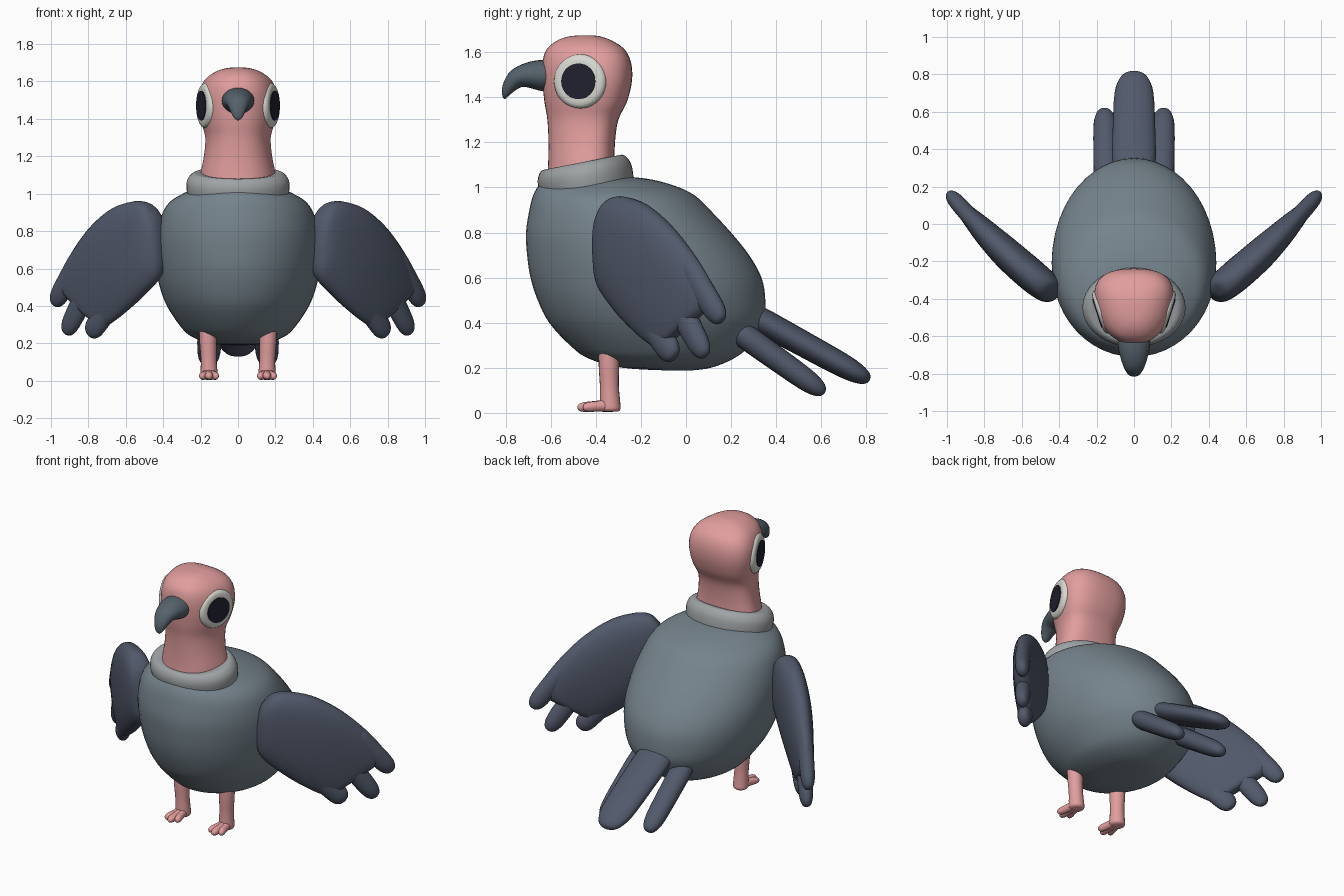
import bpy, bmesh, math
from mathutils import Vector as V

cube = bpy.data.objects.get("Cube")
if cube:
    bpy.data.objects.remove(cube, do_unlink=True)


def material(name, r, g, b):
    m = bpy.data.materials.new(name)
    m.use_nodes = True
    m.diffuse_color = (r, g, b, 1)
    bsdf = m.node_tree.nodes["Principled BSDF"]
    bsdf.inputs["Base Color"].default_value = (r, g, b, 1)
    bsdf.inputs["Roughness"].default_value = 0.8
    return m


body_grey = material("body grey", 0.18, 0.23, 0.265)
wing_slate = material("wing slate", 0.083, 0.1, 0.145)
beak_slate = material("beak slate", 0.09, 0.12, 0.147)
skin_pink = material("skin pink", 0.76, 0.34, 0.34)
collar_grey = material("collar grey", 0.35, 0.37, 0.38)
eye_white = material("eye white", 0.7, 0.7, 0.65)
pupil_dark = material("pupil dark", 0.015, 0.015, 0.03)


def spline(a, b, c, d, t):
    return b + (c - a) * (t / 2) + (2 * a - 5 * b + 4 * c - d) * (t * t / 2) \
        + (3 * b - a - 3 * c + d) * (t ** 3 / 2)


def loft(name, rings, mat, sides=32, steps=4, power=1.0, taper=0.0):
    """Skin through rings of (centre, side radius vector, depth radius vector)."""
    rings = [tuple(V(p) for p in r) for r in rings]
    path = []
    last = len(rings) - 1
    for i in range(last):
        quad = [rings[max(0, min(last, i + k))] for k in (-1, 0, 1, 2)]
        path += [[spline(*(q[j] for q in quad), s / steps) for j in range(3)]
                 for s in range(steps)]
    path.append(rings[-1])
    bm = bmesh.new()
    loops = []
    for c, u, v in path:
        loop = []
        for k in range(sides):
            a = math.tau * k / sides
            x, y = (math.copysign(abs(f) ** power, f) for f in (math.cos(a), math.sin(a)))
            loop.append(bm.verts.new(c + u * (x * (1 + taper * y)) + v * y))
        loops.append(loop)
    for p, q in zip(loops, loops[1:]):
        for k in range(sides):
            n = (k + 1) % sides
            bm.faces.new((p[k], p[n], q[n], q[k]))
    bm.faces.new(loops[0])
    bm.faces.new(loops[-1])
    bmesh.ops.recalc_face_normals(bm, faces=bm.faces)
    mesh = bpy.data.meshes.new(name)
    bm.to_mesh(mesh)
    bm.free()
    mesh.materials.append(mat)
    obj = bpy.data.objects.new(name, mesh)
    bpy.context.collection.objects.link(obj)
    bpy.ops.object.select_all(action="DESELECT")
    obj.select_set(True)
    bpy.context.view_layer.objects.active = obj
    bpy.ops.object.shade_smooth_by_angle(angle=math.radians(50))
    return obj


def level_rings(rows):
    """Horizontal rings from rows of (height, front y, back y, half width)."""
    return [((0, (f + b) / 2, z), (w, 0, 0), (0, (b - f) / 2, 0)) for z, f, b, w in rows]


def feather(name, start, end, width, depth, mat, base=1.0):
    """Rounded finger from start to end."""
    start, end, width, depth = V(start), V(end), V(width), V(depth)
    shape = ((0, 0.05), (0.02, 0.5 * base), (0.1, base), (0.5, 1), (0.8, 0.92),
             (0.93, 0.7), (0.985, 0.4), (1, 0.04))
    loft(name, [(start.lerp(end, t), width * s, depth * s) for t, s in shape], mat, 20, 3)


# Body
loft("body", level_rings([
    (0.188, -0.08, 0.02, 0.02), (0.2, -0.28, 0.11, 0.15), (0.24, -0.43, 0.21, 0.255),
    (0.3, -0.515, 0.285, 0.315), (0.4, -0.607, 0.345, 0.38), (0.5, -0.658, 0.352, 0.418),
    (0.6, -0.69, 0.335, 0.435), (0.7, -0.705, 0.28, 0.44), (0.8, -0.71, 0.2, 0.43),
    (0.9, -0.695, 0.107, 0.402), (0.96, -0.68, 0.045, 0.36), (1.0, -0.66, -0.03, 0.295),
    (1.035, -0.63, -0.15, 0.22), (1.05, -0.58, -0.28, 0.14)]), body_grey, 48)

# Neck and head in one skin
loft("head", level_rings([
    (1.02, -0.62, -0.3, 0.2), (1.1, -0.612, -0.315, 0.195), (1.2, -0.61, -0.315, 0.176),
    (1.3, -0.615, -0.3, 0.169), (1.38, -0.628, -0.262, 0.189), (1.47, -0.637, -0.24, 0.203),
    (1.55, -0.637, -0.243, 0.198), (1.61, -0.62, -0.27, 0.17), (1.65, -0.575, -0.325, 0.12),
    (1.67, -0.52, -0.38, 0.066), (1.675, -0.46, -0.42, 0.02)]),
    skin_pink, 40, power=0.8, taper=0.2)

# Collar, tilted up at the back
tilt = math.radians(11)
back, up = V((0, math.cos(tilt), math.sin(tilt))), V((0, -math.sin(tilt), math.cos(tilt)))
loft("collar", [(V((0, -0.45, 1.06)) + up * h, V((0.275 * s, 0, 0)), back * (0.212 * s))
                for h, s in ((-0.08, 0.88), (-0.07, 0.97), (-0.035, 1), (0.005, 0.995),
                             (0.035, 0.94), (0.052, 0.85), (0.05, 0.72))], collar_grey, 40)

# Hooked beak
loft("beak", [((0, y, z), (w, 0, 0), (0, dy, dz)) for y, z, w, dy, dz in (
    (-0.58, 1.495, 0.08, 0, 0.068), (-0.64, 1.497, 0.087, 0, 0.069),
    (-0.7, 1.497, 0.076, -0.01, 0.056), (-0.752, 1.482, 0.06, -0.025, 0.036),
    (-0.785, 1.445, 0.042, -0.026, 0.016), (-0.802, 1.41, 0.025, -0.014, 0.005),
    (-0.806, 1.393, 0.005, -0.003, 0.001))], beak_slate, 24)

# Middle tail feather
feather("tail_middle", (0, 0.24, 0.46), (0, 0.815, 0.145), (0.113, 0, 0), (0, 0.027, 0.05), wing_slate)

for side, sx in (("left", 1), ("right", -1)):
    # Eye with dark pupil plate
    turn = math.radians(18)
    out = V((sx * math.cos(turn), -math.sin(turn), 0))
    along = V((sx * math.sin(turn), math.cos(turn), 0))
    centre = V((sx * 0.166, -0.468, 1.471))
    upright = V((0, 0, 1))

    def disc(name, rows, mat):
        loft(name, [(centre + out * h, along * r, upright * r) for h, r in rows], mat, 36, 2)

    disc("eye_" + side, ((-0.06, 0.1), (-0.015, 0.118), (0.008, 0.121), (0.024, 0.11),
                         (0.03, 0.09), (0.031, 0.04)), eye_white)
    disc("pupil_" + side, ((0.028, 0.079), (0.035, 0.079)), pupil_dark)

    # Wing slab, laid out by (distance in x, height) on a swept, slightly bowed sheet
    def on_wing(x, z):
        t = (x - 0.41) / 0.58
        return V((sx * x, -0.385 + 0.55 * t - 0.14 * t * (1 - t), z))

    normal = V((sx * 0.69, -0.72, 0))
    rings = []
    for ux, uz, lx, lz, thick in (
            (0.45, 0.91, 0.425, 0.87, 0.025), (0.485, 0.95, 0.41, 0.79, 0.062),
            (0.55, 0.96, 0.405, 0.675, 0.08), (0.66, 0.925, 0.42, 0.56, 0.088),
            (0.77, 0.835, 0.503, 0.462, 0.086), (0.86, 0.72, 0.59, 0.38, 0.075),
            (0.93, 0.6, 0.68, 0.308, 0.058), (0.955, 0.52, 0.73, 0.29, 0.043),
            (0.92, 0.45, 0.79, 0.335, 0.015)):
        hi, lo = on_wing(ux, uz), on_wing(lx, lz)
        rings.append(((hi + lo) / 2, (hi - lo) / 2, normal * thick))
    loft("wing_" + side, rings, wing_slate, power=0.88)

    # Finger feathers at the wing tip
    for label, x0, z0, x1, z1, r in (("upper", 0.83, 0.68, 0.985, 0.405, 0.06),
                                     ("middle", 0.77, 0.56, 0.922, 0.25, 0.06),
                                     ("lower", 0.65, 0.46, 0.795, 0.243, 0.066)):
        a, b = on_wing(x0, z0), on_wing(x1, z1)
        across = (b - a).cross(normal).normalized() * r
        feather(f"wing_feather_{label}_{side}", a, b, across, normal * 0.045, wing_slate)

    # Outer tail feather
    feather("tail_outer_" + side, (sx * 0.145, 0.2, 0.385), (sx * 0.158, 0.615, 0.088),
            (0.066, 0, 0), (0, 0.031, 0.044), wing_slate)

    # Leg with rounded heel
    loft("leg_" + side, [((sx * x, y, z), (r, 0, 0), (0, r, 0)) for x, y, z, r in (
        (0.155, -0.335, 0.006, 0.034), (0.155, -0.335, 0.018, 0.045), (0.155, -0.337, 0.05, 0.045),
        (0.157, -0.34, 0.12, 0.042), (0.16, -0.342, 0.2, 0.045), (0.162, -0.342, 0.265, 0.046))],
        skin_pink, 20)

    # Toes
    for label, dx, y in (("inner", -0.038, -0.458), ("middle", 0, -0.482), ("outer", 0.038, -0.458)):
        feather(f"toe_{label}_{side}", (sx * 0.155, -0.31, 0.036), (sx * (0.155 + dx), y, 0.024),
                (0.024, 0, 0), (0, 0, 0.024), skin_pink, base=1.25)
